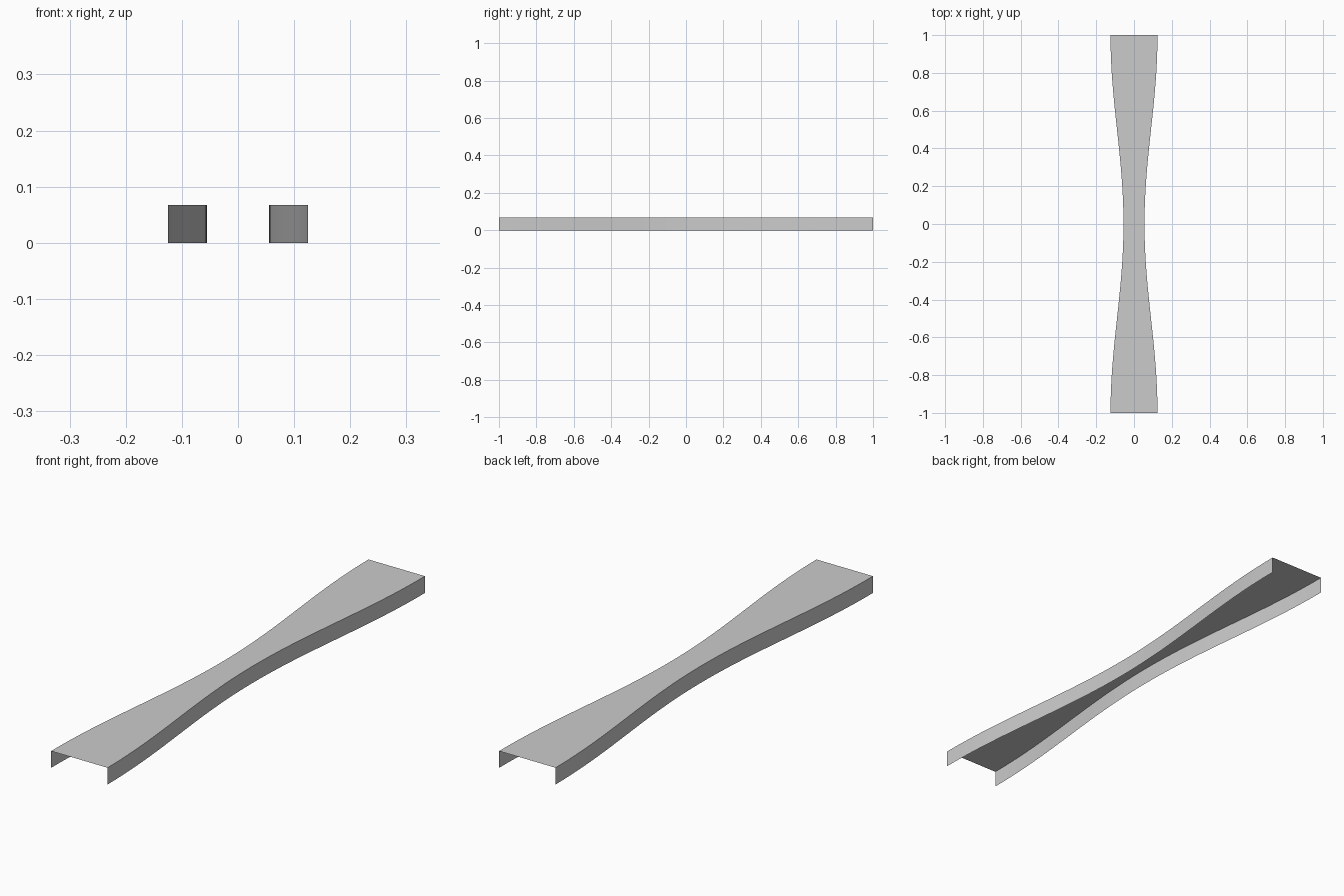
import bpy, bmesh, math

if "Cube" in bpy.data.objects:
    bpy.data.objects.remove(bpy.data.objects["Cube"])

HEIGHT, STEPS = 0.067, 32

def half_width(y):
    # narrow waist at the middle, flaring to both ends
    return 0.09 - 0.0345 * math.cos(math.pi * y)

# Thin open channel: flat top with two side walls, open ends and underside
bm = bmesh.new()
rows = []
for i in range(STEPS + 1):
    y = -1 + 2 * i / STEPS
    w = half_width(y)
    section = [(-w, 0), (-w, HEIGHT), (w, HEIGHT), (w, 0)]
    rows.append([bm.verts.new((x, y, z)) for x, z in section])
for a, b in zip(rows, rows[1:]):
    for k in range(3):
        bm.faces.new((a[k], a[k + 1], b[k + 1], b[k]))

# Make normals point outward (top face up)
bm.normal_update()
bm.faces.ensure_lookup_table()
if bm.faces[1].normal.z < 0:
    bmesh.ops.reverse_faces(bm, faces=bm.faces[:])

mesh = bpy.data.meshes.new("waisted_channel")
bm.to_mesh(mesh)
bm.free()
obj = bpy.data.objects.new("waisted_channel", mesh)
bpy.context.collection.objects.link(obj)
bpy.context.view_layer.objects.active = obj
obj.select_set(True)
bpy.ops.object.shade_smooth_by_angle(angle=math.radians(30))
